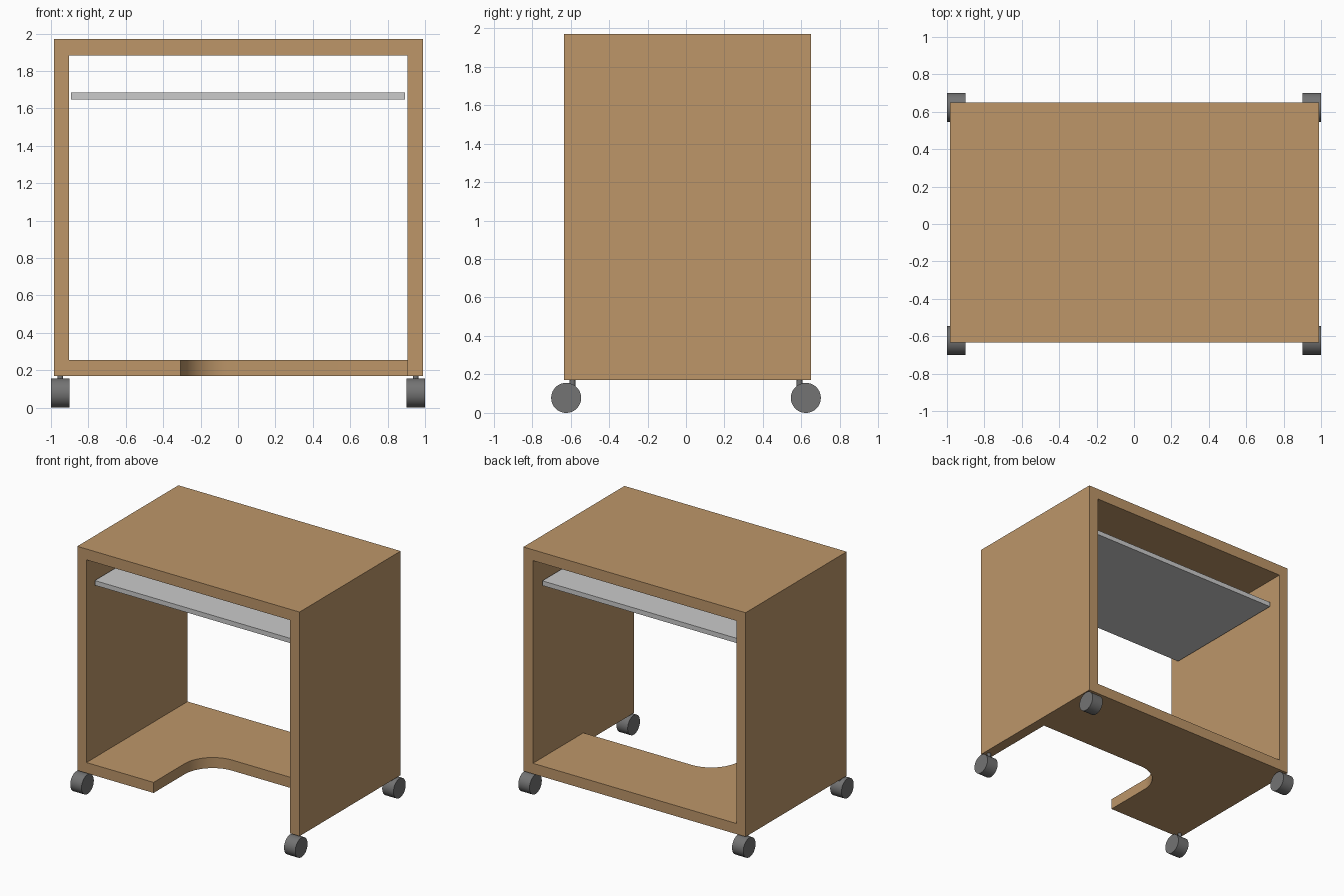
import bpy, bmesh, math

if "Cube" in bpy.data.objects:
    bpy.data.objects.remove(bpy.data.objects["Cube"])


def srgb(v):
    v /= 255
    return v / 12.92 if v <= 0.04045 else ((v + 0.055) / 1.055) ** 2.4


def material(name, r, g, b):
    m = bpy.data.materials.new(name)
    m.diffuse_color = (srgb(r), srgb(g), srgb(b), 1)
    m.use_nodes = True
    m.node_tree.nodes["Principled BSDF"].inputs["Base Color"].default_value = m.diffuse_color
    return m


wood = material("light wood", 189, 150, 105)
grey = material("light grey", 203, 203, 203)
dark = material("dark grey", 115, 115, 115)


def prism(name, outline, z0, z1, mat):
    """Extrude a plan outline between two heights."""
    bm = bmesh.new()
    face = bm.faces.new([bm.verts.new((x, y, z0)) for x, y in outline])
    ext = bmesh.ops.extrude_face_region(bm, geom=[face])
    verts = [v for v in ext["geom"] if isinstance(v, bmesh.types.BMVert)]
    bmesh.ops.translate(bm, verts=verts, vec=(0, 0, z1 - z0))
    bmesh.ops.recalc_face_normals(bm, faces=bm.faces)
    me = bpy.data.meshes.new(name)
    bm.to_mesh(me)
    bm.free()
    me.materials.append(mat)
    ob = bpy.data.objects.new(name, me)
    bpy.context.collection.objects.link(ob)
    return ob


def box(name, x0, x1, y0, y1, z0, z1, mat):
    return prism(name, [(x0, y0), (x1, y0), (x1, y1), (x0, y1)], z0, z1, mat)


def smooth(ob):
    bpy.ops.object.select_all(action='DESELECT')
    ob.select_set(True)
    bpy.context.view_layer.objects.active = ob
    bpy.ops.object.shade_smooth_by_angle(angle=math.radians(35))


def cylinder(name, loc, radius, depth, rot, mat, sides):
    bpy.ops.mesh.primitive_cylinder_add(vertices=sides, radius=radius, depth=depth,
                                        location=loc, rotation=rot)
    ob = bpy.context.object
    ob.name = name
    ob.data.materials.append(mat)
    smooth(ob)


X0, X1, Y0, Y1 = -0.985, 0.99, -0.633, 0.65
LOW, SHELF_TOP, PANEL_TOP, TOP = 0.17, 0.255, 1.883, 1.97

# Desk top and side panels
box("desk_top", X0, X1, Y0, Y1, PANEL_TOP, TOP, wood)
box("left_panel", X0, -0.903, Y0, Y1, LOW, PANEL_TOP, wood)
box("right_panel", 0.905, X1, Y0, Y1, LOW, PANEL_TOP, wood)

# L-shaped bottom shelf with a rounded inner corner
xc, yb, r = -0.307, 0.01, 0.25
arc = [(xc + r + r * math.cos(a), yb - r + r * math.sin(a))
       for a in (math.pi / 2 + i * math.pi / 2 / 20 for i in range(21))]
outline = [(-0.903, Y0), (-0.903, Y1), (0.905, Y1), (0.905, yb)] + arc + [(xc, Y0)]
smooth(prism("bottom_shelf", outline, LOW, SHELF_TOP, wood))

# Keyboard tray
box("keyboard_tray", -0.893, 0.893, -0.542, 0.548, 1.647, 1.685, grey)

# Casters: wheel and stem at each corner
for sx, side in ((-1, "left"), (1, "right")):
    for sy, end in ((-1, "front"), (1, "back")):
        cylinder(f"{end}_{side}_wheel", (sx * 0.95, sy * 0.623, 0.078), 0.078, 0.1,
                 (0, math.pi / 2, 0), dark, 48)
        cylinder(f"{end}_{side}_stem", (sx * 0.95, sy * 0.59, 0.145), 0.015, 0.06,
                 (0, 0, 0), dark, 16)
